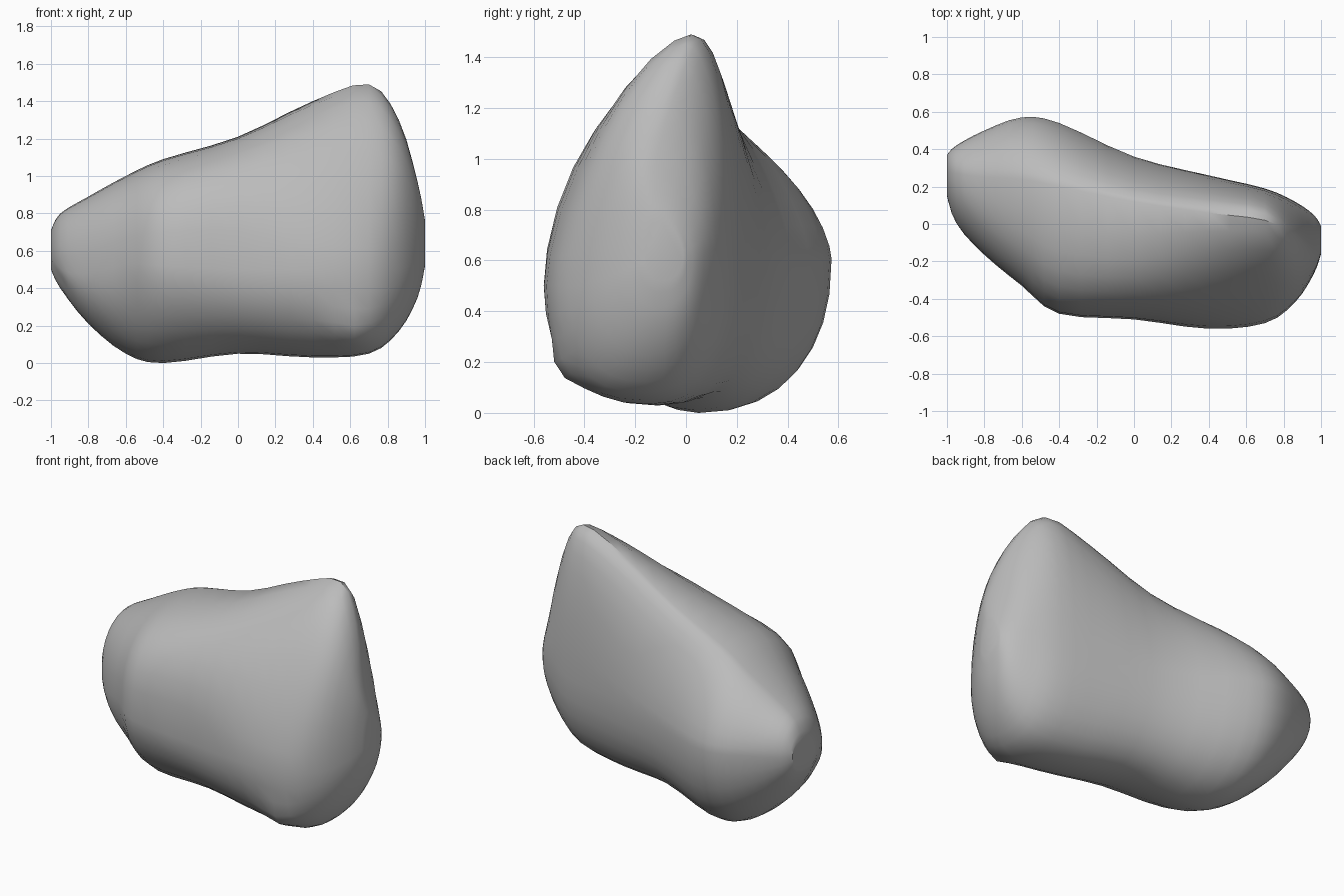
import bpy
import bmesh
import math
from mathutils import Vector

SEGMENTS = 32      # points around each ring
STEPS = 3          # rings between two neighbouring sections

default_cube = bpy.data.objects.get("Cube")
if default_cube:
    bpy.data.objects.remove(default_cube, do_unlink=True)

# Sections along x: x, then (y, z) of the crest, front, underside and back,
# then the roundness of the upper front, lower front and upper back quarters
# (above one is flatter, below one is boxier)
SECTIONS = [
    (-1.0, .28, .71, .15, .58, .22, .50, .37, .62, 1, 1, 1),
    (-.95, .27, .80, .0, .50, .20, .40, .42, .62, .9, .95, 1.05),
    (-.8, .25, .89, -.165, .48, .15, .21, .50, .62, .8, .95, 1.15),
    (-.6, .24, 1.0, -.33, .53, .10, .05, .57, .61, .75, 1.1, 1.28),
    (-.4, .20, 1.09, -.48, .52, .05, .0, .54, .60, .7, 1.15, 1.35),
    (0, .12, 1.21, -.51, .50, -.02, .05, .36, .58, .75, 1, 1.35),
    (.4, .06, 1.40, -.56, .50, -.10, .03, .26, .60, 1.12, .95, 1.1),
    (.7, .02, 1.49, -.53, .50, -.16, .05, .19, .60, 1.3, .8, .95),
    (.86, -.06, 1.30, -.42, .50, -.15, .17, .12, .65, 1.1, .9, 1.15),
    (.96, -.15, .97, -.27, .55, -.12, .35, .05, .62, 1, 1, 1.25),
    (1.0, -.11, .76, -.16, .60, -.10, .52, -.01, .62, 1, 1, 1.2),
]
LOWER_BACK = .88


def blend(a, b, c, d, t):
    """Smooth curve from b to c, guided by the neighbours a and d."""
    return .5 * (2 * b + (c - a) * t + (2 * a - 5 * b + 4 * c - d) * t ** 2
                 + (3 * b - a - 3 * c + d) * t ** 3)


def smooth_sections(sections, steps):
    last = len(sections) - 1
    result = []
    for i in range(last):
        guides = [sections[max(0, min(last, i + k))] for k in (-1, 0, 1, 2)]
        for step in range(steps):
            result.append([blend(*values, step / steps)
                           for values in zip(*guides)])
    result.append(list(sections[last]))
    return result


def ring_points(section):
    """Four curved quarters joining crest, front, underside and back."""
    x = section[0]
    crest, front, under, back = [Vector((x, section[i], section[i + 1]))
                                 for i in (1, 3, 5, 7)]
    upper_front, lower_front, upper_back = section[9:]
    quarters = [(crest, front, upper_front, True),
                (front, under, lower_front, False),
                (under, back, LOWER_BACK, True),
                (back, crest, upper_back, False)]
    points = []
    count = SEGMENTS // 4
    for start, end, power, from_pole in quarters:
        for k in range(count):
            angle = k / count * math.pi / 2
            going = math.sin(angle) ** power
            leaving = math.cos(angle) ** power
            if from_pole:
                y = start.y + (end.y - start.y) * going
                z = end.z + (start.z - end.z) * leaving
            else:
                y = end.y + (start.y - end.y) * leaving
                z = start.z + (end.z - start.z) * going
            points.append(Vector((x, y, z)))
    return points


def nudge(mesh, centre, radius, offset):
    """Push a small area of the surface, fading outwards."""
    for vert in mesh.verts:
        distance = (vert.co - Vector(centre)).length
        if distance < radius:
            vert.co += Vector(offset) * (1 - distance / radius)


# Boulder body: rings bridged from end to end
mesh = bmesh.new()
rings = [[mesh.verts.new(p) for p in ring_points(s)]
         for s in smooth_sections(SECTIONS, STEPS)]
for ring, following in zip(rings, rings[1:]):
    for i in range(SEGMENTS):
        j = (i + 1) % SEGMENTS
        mesh.faces.new((ring[i], ring[j], following[j], following[i]))

# Blunt ends
mesh.faces.new(rings[0])
mesh.faces.new(rings[-1])

# Chipped corner low on the front, and a dent at the blunt end
nudge(mesh, (.6, -.47, .18), .14, (.01, -.04, -.02))
nudge(mesh, (-.95, .05, .45), .12, (.02, .01, 0))
bmesh.ops.recalc_face_normals(mesh, faces=mesh.faces)

data = bpy.data.meshes.new("boulder")
mesh.to_mesh(data)
mesh.free()
boulder = bpy.data.objects.new("boulder", data)
bpy.context.collection.objects.link(boulder)

# Plain grey stone
stone = bpy.data.materials.new("grey_stone")
stone.use_nodes = True
colour = (.5, .5, .5, 1)
stone.diffuse_color = colour
stone.node_tree.nodes["Principled BSDF"].inputs["Base Color"].default_value = colour
data.materials.append(stone)

bpy.ops.object.select_all(action="DESELECT")
boulder.select_set(True)
bpy.context.view_layer.objects.active = boulder
bpy.ops.object.shade_smooth_by_angle(angle=math.radians(35))
